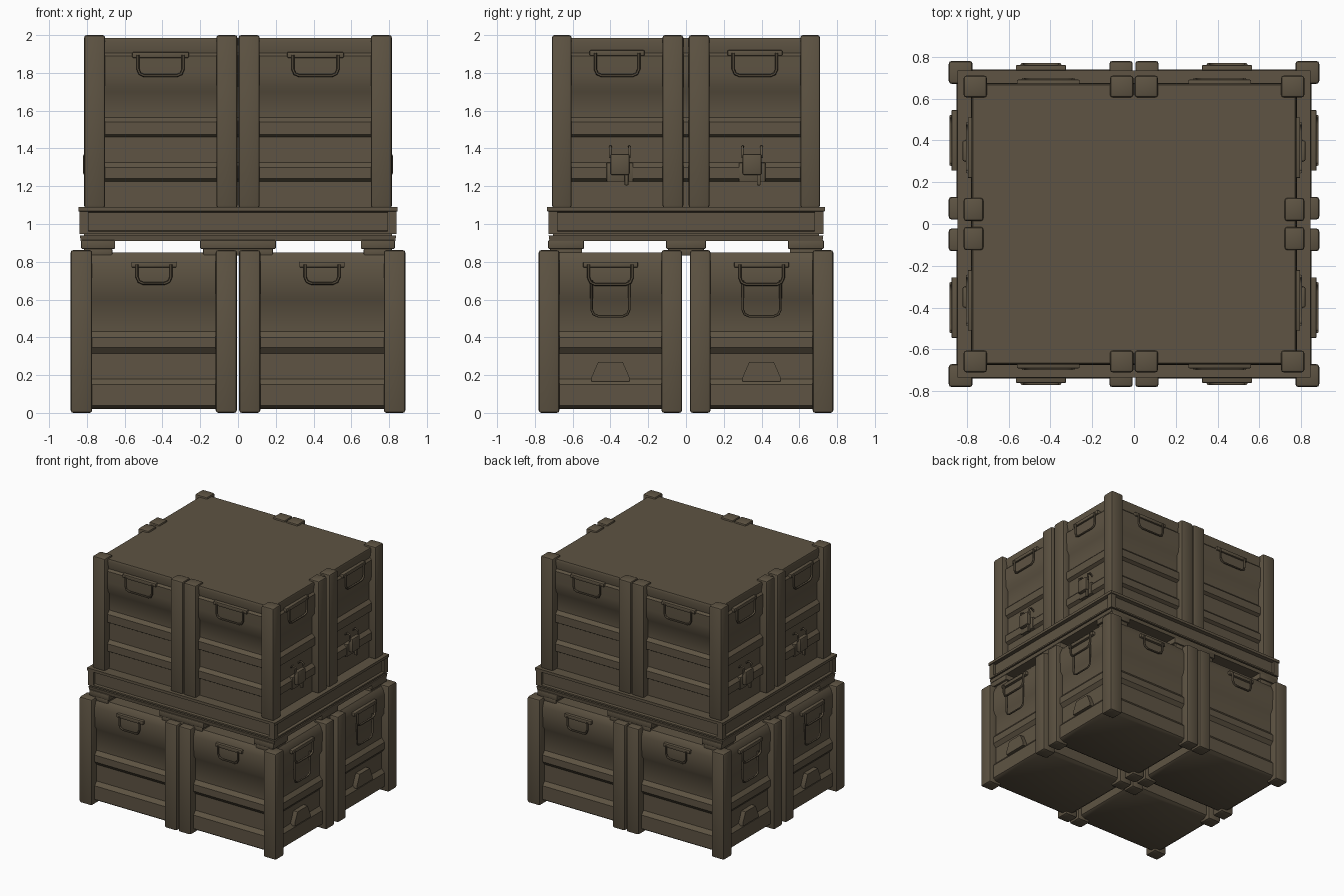
import bpy, bmesh, math
from mathutils import Matrix, Vector

if "Cube" in bpy.data.objects:
    bpy.data.objects.remove(bpy.data.objects["Cube"], do_unlink=True)

olive = bpy.data.materials.new("dark olive brown")
olive.use_nodes = True
COLOUR = (0.112, 0.088, 0.056, 1)
olive.diffuse_color = COLOUR
olive.node_tree.nodes["Principled BSDF"].inputs["Base Color"].default_value = COLOUR
olive.node_tree.nodes["Principled BSDF"].inputs["Roughness"].default_value = 0.8


def finish(name, bm, turn=None, smooth=35):
    """Turn a bmesh into a named, painted object."""
    if turn:
        bm.transform(turn)
    bmesh.ops.recalc_face_normals(bm, faces=bm.faces)
    mesh = bpy.data.meshes.new(name)
    bm.to_mesh(mesh)
    bm.free()
    mesh.materials.append(olive)
    ob = bpy.data.objects.new(name, mesh)
    bpy.context.collection.objects.link(ob)
    bpy.ops.object.select_all(action='DESELECT')
    ob.select_set(True)
    bpy.context.view_layer.objects.active = ob
    bpy.ops.object.shade_smooth_by_angle(angle=math.radians(smooth))
    return ob


def box(name, lo, hi, bevel=0.0, turn=None):
    lo, hi = Vector(lo), Vector(hi)
    bm = bmesh.new()
    bmesh.ops.create_cube(bm, size=1)
    for v in bm.verts:
        v.co = Vector((lo[i] + (v.co[i] + 0.5) * (hi[i] - lo[i]) for i in range(3)))
    if bevel:
        bmesh.ops.bevel(bm, geom=bm.edges[:], offset=bevel, segments=2,
                        profile=0.5, affect='EDGES')
    return finish(name, bm, turn)


def ribbed_box(name, lo, hi, profile, smooth=35):
    """Stack rectangular rings; profile holds (height, inset)."""
    bm = bmesh.new()
    rings = []
    for z, d in profile:
        x0, y0, x1, y1 = lo[0] + d, lo[1] + d, hi[0] - d, hi[1] - d
        rings.append([bm.verts.new((x, y, z)) for x, y in
                      ((x0, y0), (x1, y0), (x1, y1), (x0, y1))])
    for a, b in zip(rings, rings[1:]):
        for i in range(4):
            j = (i + 1) % 4
            bm.faces.new((a[i], a[j], b[j], b[i]))
    bm.faces.new(rings[0])
    bm.faces.new(rings[-1])
    return finish(name, bm, smooth=smooth)


def wire(name, points, radius, turn):
    """Round bar through points, swept as a curve and made a mesh."""
    cu = bpy.data.curves.new(name, 'CURVE')
    cu.dimensions = '3D'
    cu.bevel_depth = radius
    cu.bevel_resolution = 1
    cu.use_fill_caps = True
    sp = cu.splines.new('POLY')
    sp.points.add(len(points) - 1)
    for p, co in zip(sp.points, points):
        p.co = (*co, 1)
    tmp = bpy.data.objects.new(name + " path", cu)
    bpy.context.collection.objects.link(tmp)
    bpy.context.view_layer.update()
    mesh = tmp.evaluated_get(bpy.context.evaluated_depsgraph_get()).to_mesh()
    bm = bmesh.new()
    bm.from_mesh(mesh)
    bpy.data.objects.remove(tmp, do_unlink=True)
    return finish(name, bm, turn, 60)


def facing(side):
    """Turn a part built facing -y towards one of the four sides."""
    return Matrix.Rotation(side * math.pi / 2, 4, 'Z')


def u_bar(name, u, out, top, bottom, half, turn, radius=0.008):
    c = 0.035
    wire(name, [(u - half, -out, top), (u - half, -out, bottom + c),
                (u - half + c * 0.3, -out, bottom + c * 0.3),
                (u - half + c, -out, bottom), (u + half - c, -out, bottom),
                (u + half - c * 0.3, -out, bottom + c * 0.3),
                (u + half, -out, bottom + c), (u + half, -out, top)], radius, turn)


def handle(name, u, out, top, drop, half, turn):
    """Hinge plate with a hanging U-shaped bar."""
    box(name + "_plate", (u - half - 0.03, -out, top - 0.03),
        (u + half + 0.03, -out + 0.05, top), 0.005, turn)
    u_bar(name + "_bar", u, out + 0.002, top - 0.015, top - drop, half, turn)


def latch(u, out, turn):
    """Plate, raised buckle, two hooks and a hanging tongue."""
    box("latch_plate", (u - 0.07, -out, 1.225), (u + 0.07, -out + 0.05, 1.325), 0.004, turn)
    box("latch_buckle", (u - 0.05, -out - 0.035, 1.26), (u + 0.05, -out, 1.37), 0.008, turn)
    box("latch_tongue", (u + 0.025, -out - 0.02, 1.205), (u + 0.045, -out, 1.27), 0.004, turn)
    for s in (-1, 1):
        x = u + s * 0.05
        wire("latch_hook", [(x, -out - 0.01, 1.35), (x, -out - 0.015, 1.4),
                            (x, -out + 0.01, 1.41), (x, -out + 0.035, 1.39)], 0.007, turn)


def trapezoid_plate(u, out, turn):
    bm = bmesh.new()
    outline = ((-0.1, 0.165), (0.1, 0.165), (0.1, 0.19), (0.065, 0.27),
               (-0.065, 0.27), (-0.1, 0.19))
    face = bm.faces.new([bm.verts.new((u + x, -out, z)) for x, z in outline])
    ext = bmesh.ops.extrude_face_region(bm, geom=[face])["geom"]
    for v in ext:
        if isinstance(v, bmesh.types.BMVert):
            v.co.y += 0.05
    finish("label_plate", bm, turn)


# Four lower crates with corner posts
LOWER = [(0.02, 0.03), (0.04, 0.0), (0.15, 0.0), (0.18, 0.025), (0.315, 0.025),
         (0.345, 0.0), (0.40, 0.0), (0.43, 0.025), (0.60, 0.025), (0.63, 0.005),
         (0.72, 0.0), (0.79, 0.0), (0.83, 0.015), (0.85, 0.03)]
for sx in (-1, 1):
    for sy in (-1, 1):
        xs = sorted((sx * 0.035, sx * 0.85))
        ys = sorted((sy * 0.055, sy * 0.74))
        ribbed_box("lower_crate", (xs[0], ys[0]), (xs[1], ys[1]), LOWER)
        for xa, xb in ((0.006, 0.118), (0.772, 0.886)):
            for ya, yb in ((0.021, 0.13), (0.67, 0.78)):
                px, py = sorted((sx * xa, sx * xb)), sorted((sy * ya, sy * yb))
                box("lower_post", (px[0], py[0], 0), (px[1], py[1], 0.862), 0.014)

# Pallet with grooved edge, corner columns and stepped feet
ribbed_box("pallet", (-0.845, -0.735), (0.845, 0.735),
           [(0.91, 0.012), (0.938, 0.008), (0.94, 0.03), (0.946, 0.03),
            (0.948, 0.006), (0.96, 0.006), (0.965, 0.025), (1.06, 0.025),
            (1.068, 0.0), (1.09, 0.0)], 25)
for sx in (-1, 1):
    for sy in (-1, 1):
        box("pallet_corner", (sx * 0.815 - 0.024, sy * 0.705 - 0.024, 0.95),
            (sx * 0.815 + 0.024, sy * 0.705 + 0.024, 1.08))
for x in (-0.74, 0, 0.74):
    for y in (-0.635, 0, 0.635):
        w = 0.2 if x == 0 else 0.09
        d = 0.105 if y == 0 else 0.095
        box("pallet_foot_upper", (x - w, y - d, 0.868), (x + w, y + d, 0.915), 0.006)
        box("pallet_foot_lower", (x - w + 0.015, y - d + 0.01, 0.832),
            (x + w - 0.015, y + d - 0.01, 0.87), 0.006)

# Large upper crate with posts around its rim
UPPER = [(1.085, 0.025), (1.225, 0.025), (1.24, 0.0), (1.30, 0.0), (1.325, 0.025),
         (1.46, 0.025), (1.475, 0.0), (1.54, 0.0), (1.565, 0.025), (1.70, 0.025),
         (1.73, 0.005), (1.80, 0.0), (1.89, 0.0), (1.905, 0.015), (1.97, 0.004),
         (1.986, 0.01)]
ribbed_box("upper_crate", (-0.78, -0.675), (0.78, 0.675), UPPER)
for sx in (-1, 1):
    for sy in (-1, 1):
        for xa, xb, ya, yb in ((0.703, 0.815, 0.605, 0.71), (0.003, 0.115, 0.605, 0.71),
                               (0.72, 0.815, 0.014, 0.125)):
            px, py = sorted((sx * xa, sx * xb)), sorted((sy * ya, sy * yb))
            box("upper_post", (px[0], py[0], 1.085), (px[1], py[1], 2.0), 0.014)

# Fittings on the long sides, front and back
for side in (0, 2):
    turn = facing(side)
    for s in (-1, 1):
        handle("upper_handle", s * 0.41, 0.69, 1.91, 0.125, 0.12, turn)
        handle("lower_handle", s * 0.445, 0.76, 0.8, 0.115, 0.09, turn)

# Fittings on the short sides, right and left
for side in (1, 3):
    turn = facing(side)
    for s in (-1, 1):
        handle("upper_end_handle", s * 0.365, 0.795, 1.92, 0.135, 0.115, turn)
        latch(s * 0.35, 0.785, turn)
        handle("lower_end_handle", s * 0.4, 0.873, 0.8, 0.12, 0.115, turn)
        u_bar("lower_end_loop", s * 0.4, 0.86, 0.7, 0.512, 0.1, turn, 0.007)
        trapezoid_plate(s * 0.4, 0.862, turn)
